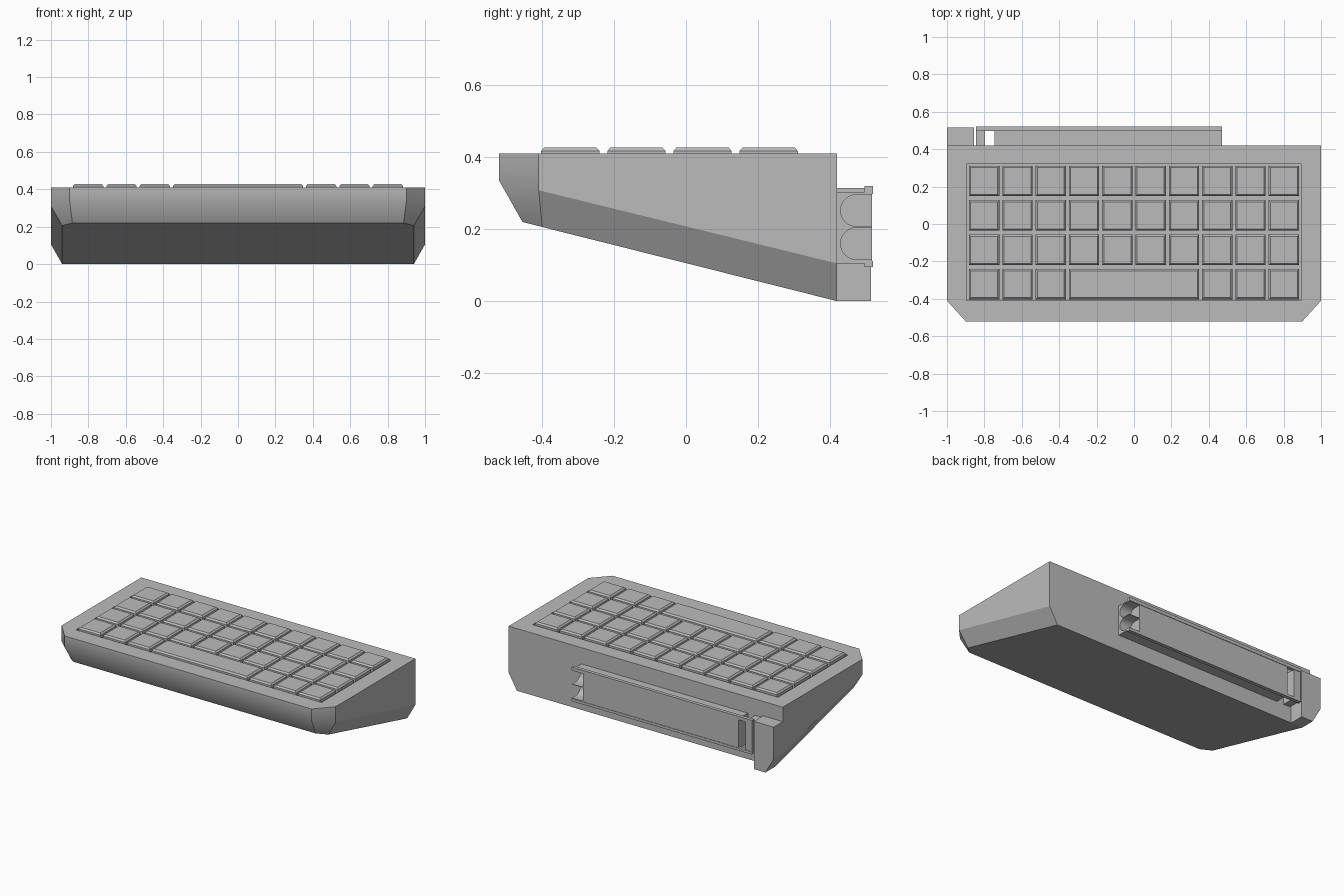
import bpy, bmesh, math

cube = bpy.data.objects.get("Cube")
if cube:
    bpy.data.objects.remove(cube, do_unlink=True)

# Single matte grey
GREY = (0.5, 0.5, 0.5, 1)
grey = bpy.data.materials.new("plain grey")
grey.use_nodes = True
grey.diffuse_color = GREY
grey.node_tree.nodes["Principled BSDF"].inputs["Base Color"].default_value = GREY


def loft(name, rings, smooth=None):
    """Skin a closed solid through rings of matching points."""
    bm = bmesh.new()
    loops = [[bm.verts.new(p) for p in ring] for ring in rings]
    n = len(loops[0])
    for a, b in zip(loops, loops[1:]):
        for i in range(n):
            j = (i + 1) % n
            bm.faces.new((a[i], a[j], b[j], b[i]))
    bm.faces.new(loops[0])
    bm.faces.new(loops[-1])
    bmesh.ops.recalc_face_normals(bm, faces=bm.faces)
    mesh = bpy.data.meshes.new(name)
    bm.to_mesh(mesh)
    bm.free()
    mesh.materials.append(grey)
    obj = bpy.data.objects.new(name, mesh)
    bpy.context.collection.objects.link(obj)
    if smooth:
        shade(obj, smooth)
    return obj


def activate(obj):
    bpy.ops.object.select_all(action='DESELECT')
    obj.select_set(True)
    bpy.context.view_layer.objects.active = obj


def shade(obj, degrees):
    activate(obj)
    bpy.ops.object.shade_smooth_by_angle(angle=math.radians(degrees))


def box(name, x0, x1, y0, y1, z0, z1):
    outline = [(x0, y0), (x1, y0), (x1, y1), (x0, y1)]
    return loft(name, [[(x, y, z) for x, y in outline] for z in (z0, z1)])


def cut(obj, cutter):
    cutter.hide_render = True
    mod = obj.modifiers.new("cut", 'BOOLEAN')
    mod.operation = 'DIFFERENCE'
    mod.solver = 'EXACT'
    mod.object = cutter
    activate(obj)
    bpy.ops.object.modifier_apply(modifier=mod.name)
    bpy.data.objects.remove(cutter, do_unlink=True)


def mirrored(half):
    """Complete a right-hand outline with its reflection."""
    return half + [(-x, y) for x, y in reversed(half)]


TOP = 0.41
BACK = 0.42

# Wedge-shaped case: flat top, sloping waist and sloping base
outer = mirrored([(0.9, -0.52), (1, -0.41), (1, BACK)])
base = mirrored([(0.885, -0.455), (0.94, -0.4), (0.94, BACK)])
case = loft("case", [
    [(x, y, 0.22 * (BACK - y) / 0.875) for x, y in base],
    [(x, y, 0.105 + 0.245 * (BACK - y)) for x, y in outer],
    [(x, y, TOP) for x, y in outer],
])

# Shallow well that holds the keys
cut(case, box("well_cutter", -0.895, 0.895, -0.41, 0.32, TOP - 0.03, TOP + 0.1))
shade(case, 31)


def key(name, x0, x1, y):
    """Keycap with a chamfered top edge."""
    h = 0.081

    def ring(inset, z):
        a, b, c, d = x0 + inset, x1 - inset, y - h + inset, y + h - inset
        return [(a, c, z), (b, c, z), (b, d, z), (a, d, z)]
    return loft(name, [ring(0, TOP - 0.03), ring(0, 0.418), ring(0.009, 0.428)])


# Four rows of ten keys, with a space bar in the front row
PITCH = 0.178
for row in range(4):
    y = 0.23 - 0.184 * row
    for col in range(10):
        if row == 3 and 3 <= col <= 6:
            continue
        x = (col - 4.5) * PITCH
        key(f"key_{row}_{col}", x - 0.081, x + 0.081, y)
key("space_bar", -0.348, 0.348, -0.322)

# Foot block on the right of the back, following the case's lower chamfer
foot = [(-1, 0.315), (-1, 0.105), (-0.94, 0), (-0.855, 0), (-0.855, 0.315)]
loft("back_foot", [[(x, y, z) for x, z in foot] for y in (BACK, 0.515)])

# Back rail with two rounded notches at its left end
rail = box("back_rail", -0.745, 0.47, BACK, 0.517, 0.105, 0.303)
R = 0.044
for z in (0.252, 0.16):
    arc = [math.pi * (0.5 + i / 16) for i in range(17)]
    section = [(0.474 + R * math.cos(a), z + R * math.sin(a)) for a in arc]
    section += [(0.56, z - R), (0.56, z + R)]
    cut(rail, loft("notch_cutter", [[(x, p, q) for p, q in section] for x in (0.39, 0.5)]))
shade(rail, 31)

# Strut and lips that frame the open slot beside the rail
box("rail_strut", -0.845, -0.797, BACK, 0.517, 0.105, 0.303)
for name, z0, z1 in (("upper_lip", 0.298, 0.32), ("lower_lip", 0.095, 0.112)):
    box(name, -0.845, 0.47, 0.497, 0.52, z0, z1)
